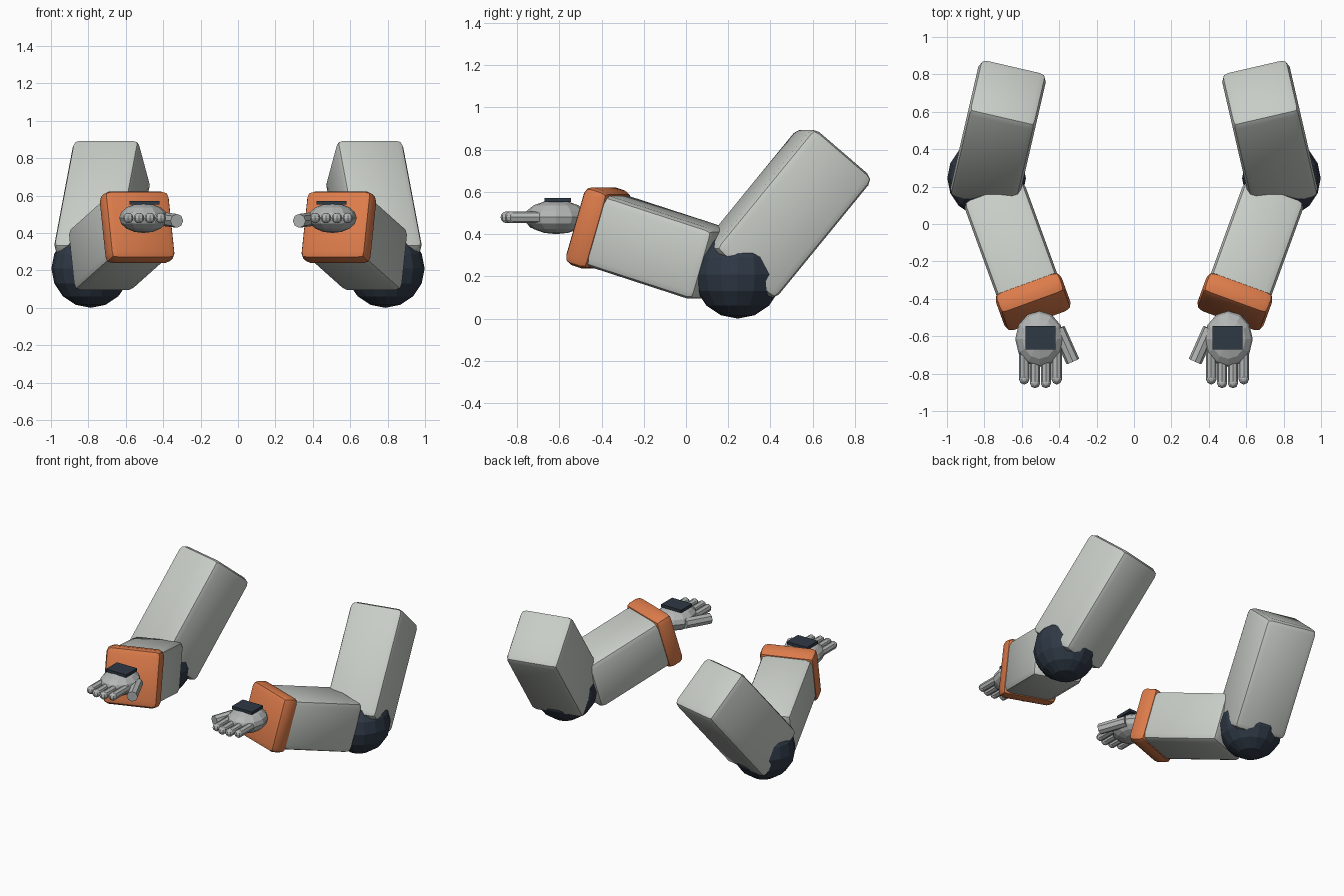
import bpy, bmesh
from math import radians
from mathutils import Matrix, Vector, Euler

cube = bpy.data.objects.get("Cube")
if cube:
    bpy.data.objects.remove(cube)


def material(name, rgb):
    m = bpy.data.materials.new(name)
    m.use_nodes = True
    m.diffuse_color = (*rgb, 1)
    m.node_tree.nodes["Principled BSDF"].inputs["Base Color"].default_value = (*rgb, 1)
    return m


SHELL = material("light grey shell", (0.58, 0.61, 0.57))
HAND = material("hand grey", (0.45, 0.47, 0.46))
ORANGE = material("orange cuff", (0.72, 0.20, 0.07))
NAVY = material("dark navy", (0.028, 0.04, 0.06))


def add_pair(name, bm, mat, smooth=False):
    """Make the part for the right arm (-x) and its mirror image for the left arm."""
    for side in ("right", "left"):
        if side == "left":
            bmesh.ops.scale(bm, vec=(-1, 1, 1), verts=bm.verts)
            bmesh.ops.reverse_faces(bm, faces=bm.faces)
        mesh = bpy.data.meshes.new(f"{side}_{name}")
        bm.to_mesh(mesh)
        mesh.materials.append(mat)
        ob = bpy.data.objects.new(f"{side}_{name}", mesh)
        bpy.context.collection.objects.link(ob)
        if smooth:
            bpy.ops.object.select_all(action="DESELECT")
            ob.select_set(True)
            bpy.context.view_layer.objects.active = ob
            bpy.ops.object.shade_smooth_by_angle(angle=radians(30))
    bm.free()


def limb_box(name, origin, rot, start, end, width, height, bevel, mat):
    """Rounded box running along the local y axis from start to end."""
    bm = bmesh.new()
    bmesh.ops.create_cube(bm, size=1)
    bmesh.ops.scale(bm, vec=(width, end - start, height), verts=bm.verts)
    bmesh.ops.bevel(bm, geom=bm.edges[:], offset=bevel, segments=2, profile=0.5, affect="EDGES")
    bmesh.ops.translate(bm, vec=(0, (start + end) / 2, 0), verts=bm.verts)
    bm.transform(Matrix.Translation(origin) @ rot.to_matrix().to_4x4())
    add_pair(name, bm, mat, True)


def ball(bm, centre, radii, u, v):
    m = Matrix.Translation(centre) @ Matrix.Diagonal((*radii, 1))
    bmesh.ops.create_uvsphere(bm, u_segments=u, v_segments=v, radius=1, matrix=m)


def rod(bm, a, b, radius, sides=8):
    a, b = Vector(a), Vector(b)
    turn = (b - a).to_track_quat("Z", "Y").to_matrix().to_4x4()
    bmesh.ops.create_cone(bm, cap_ends=True, segments=sides, radius1=radius, radius2=radius,
                          depth=(b - a).length, matrix=Matrix.Translation((a + b) / 2) @ turn)


# Arm segments meeting at the elbow
elbow = Vector((-0.78, 0.245, 0.215))
upper = Euler((radians(50), 0, radians(-13)))
fore = Euler((radians(-17), 0, radians(20)))
limb_box("upper_arm", elbow, upper, -0.01, 0.745, 0.37, 0.385, 0.04, SHELL)
limb_box("forearm", elbow, fore, -0.76, -0.12, 0.345, 0.35, 0.04, SHELL)
limb_box("wrist_cuff", elbow, fore, -0.8, -0.67, 0.375, 0.385, 0.04, ORANGE)

# Elbow joint
bm = bmesh.new()
ball(bm, (-0.788, 0.245, 0.21), (0.21, 0.21, 0.21), 16, 8)
add_pair("elbow_joint", bm, NAVY)

# Palm
bm = bmesh.new()
ball(bm, (-0.505, -0.615, 0.48), (0.13, 0.15, 0.08), 12, 8)
add_pair("palm", bm, HAND)

# Plate on the back of the hand
bm = bmesh.new()
bmesh.ops.create_cube(bm, size=1, matrix=Matrix.Translation((-0.5, -0.608, 0.561))
                      @ Matrix.Diagonal((0.16, 0.125, 0.02, 1)))
add_pair("hand_plate", bm, NAVY)

# Four fingers with rounded tips
for i in range(4):
    x = -0.587 + 0.058 * i
    tip = -0.85 if i in (1, 2) else -0.83
    bm = bmesh.new()
    rod(bm, (x, -0.66, 0.48), (x, tip, 0.48), 0.027)
    ball(bm, (x, tip, 0.48), (0.028, 0.028, 0.028), 8, 6)
    add_pair(f"finger_{i + 1}", bm, HAND)

# Thumb
bm = bmesh.new()
rod(bm, (-0.405, -0.56, 0.475), (-0.327, -0.735, 0.465), 0.037)
add_pair("thumb", bm, HAND)
